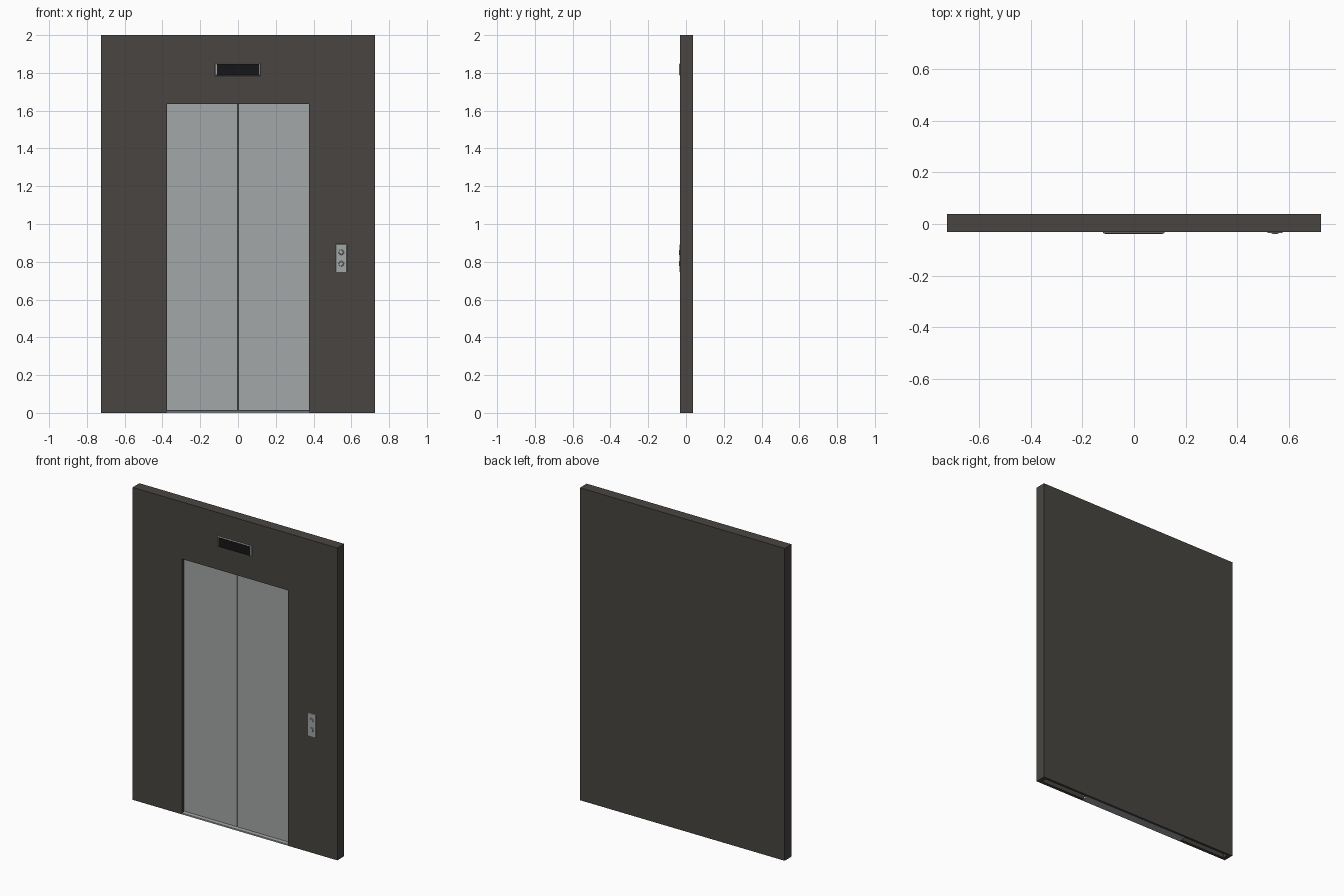
import bpy, bmesh, math
from mathutils import Matrix, Vector

if "Cube" in bpy.data.objects:
    bpy.data.objects.remove(bpy.data.objects["Cube"])


def material(name, r, g, b):
    m = bpy.data.materials.new(name)
    m.diffuse_color = (r, g, b, 1)
    m.use_nodes = True
    m.node_tree.nodes["Principled BSDF"].inputs["Base Color"].default_value = m.diffuse_color
    return m


WALL = material("dark_wall", 0.066, 0.059, 0.053)
STEEL = material("brushed_steel", 0.37, 0.385, 0.39)
BLACK = material("black_glass", 0.008, 0.008, 0.009)


def finish(name, bm, mat):
    bmesh.ops.recalc_face_normals(bm, faces=bm.faces)
    me = bpy.data.meshes.new(name)
    bm.to_mesh(me)
    bm.free()
    if mat:
        me.materials.append(mat)
    ob = bpy.data.objects.new(name, me)
    bpy.context.collection.objects.link(ob)
    return ob


def box(name, x, y, z, mat=None, taper=0.0):
    """Box from (min, max) ranges; taper pulls in the front face."""
    bm = bmesh.new()
    bmesh.ops.create_cube(bm, size=1)
    for v in bm.verts:
        t = taper if v.co.y < 0 else 0
        v.co = Vector([r[1] - k if c > 0 else r[0] + k
                       for c, r, k in zip(v.co, (x, y, z), (t, 0, t))])
    return finish(name, bm, mat)


def button(name, x, z, y_back, y_front, radius, mat):
    bm = bmesh.new()
    bmesh.ops.create_cone(bm, cap_ends=True, segments=24,
                          radius1=radius, radius2=radius * 0.9, depth=y_back - y_front)
    rot = Matrix.Rotation(math.radians(90), 4, 'X')
    bmesh.ops.transform(bm, verts=bm.verts,
                        matrix=Matrix.Translation((x, (y_back + y_front) / 2, z)) @ rot)
    ob = finish(name, bm, mat)
    bpy.context.view_layer.objects.active = ob
    ob.select_set(True)
    bpy.ops.object.shade_smooth_by_angle()
    ob.select_set(False)


FRONT, BACK = -0.031, 0.038

# Wall with a doorway and a hollow pocket for the sliding doors
wall = box("wall", (-0.725, 0.725), (FRONT, BACK), (0, 2), WALL)
cutters = [
    box("pocket_cutter", (-0.70, 0.70), (-0.012, 0.022), (-0.1, 1.66)),
    box("doorway_cutter", (-0.375, 0.375), (-0.1, 0.0), (-0.1, 1.635)),
]
for c in cutters:
    c.hide_render = True
    mod = wall.modifiers.new(c.name, 'BOOLEAN')
    mod.operation = 'DIFFERENCE'
    mod.solver = 'EXACT'
    mod.object = c
bpy.context.view_layer.update()
cut = bpy.data.meshes.new_from_object(
    wall.evaluated_get(bpy.context.evaluated_depsgraph_get()))
wall.modifiers.clear()
wall.data = cut
for c in cutters:
    bpy.data.objects.remove(c)

# Sliding doors and sill
for side, s in (("left", -1), ("right", 1)):
    box(side + "_door", sorted((s * 0.003, s * 0.385)), (-0.008, 0.012), (0.012, 1.65), STEEL)
box("door_sill", (-0.375, 0.375), (FRONT, 0.022), (0, 0.009), STEEL)

# Floor display above the doorway
box("display_frame", (-0.122, 0.12), (-0.036, FRONT), (1.784, 1.851), STEEL, 0.004)
box("display_screen", (-0.112, 0.11), (-0.038, -0.036), (1.789, 1.846), BLACK)

# Call panel with two round buttons
box("call_panel", (0.517, 0.577), (-0.035, FRONT), (0.745, 0.893), STEEL, 0.002)
for name, z in (("up", 0.85), ("down", 0.79)):
    button(name + "_button_ring", 0.547, z, -0.035, -0.0365, 0.014, STEEL)
    button(name + "_button", 0.547, z, -0.0365, -0.038, 0.010, STEEL)
